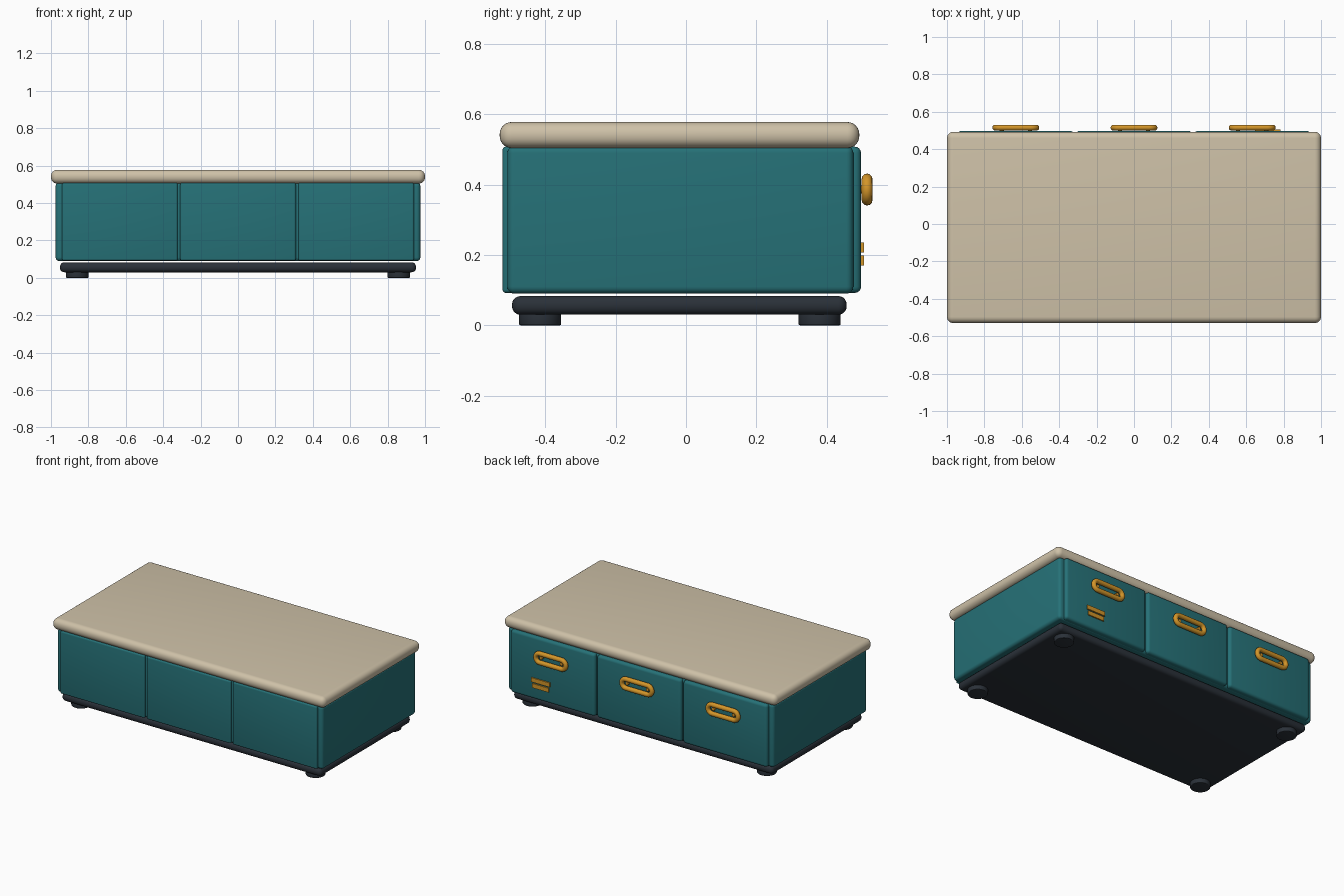
import bpy, math

if "Cube" in bpy.data.objects:
    bpy.data.objects.remove(bpy.data.objects["Cube"])


def material(name, rgb):
    m = bpy.data.materials.new(name)
    m.diffuse_color = (*rgb, 1)
    m.use_nodes = True
    m.node_tree.nodes["Principled BSDF"].inputs["Base Color"].default_value = m.diffuse_color
    return m


TEAL = material("teal paint", (0.019, 0.165, 0.185))
BEIGE = material("beige top", (0.62, 0.535, 0.39))
DARK = material("dark base", (0.023, 0.030, 0.040))
GOLD = material("gold metal", (0.65, 0.30, 0.022))


def finish(obj, name, mat, bevel=0, segments=5):
    """Name, colour, round and smooth one part."""
    obj.name = name
    obj.data.materials.append(mat)
    if bevel:
        mod = obj.modifiers.new("round", 'BEVEL')
        mod.width, mod.segments = bevel, segments
        mod.limit_method = 'ANGLE'
        bpy.ops.object.modifier_apply(modifier=mod.name)
    bpy.ops.object.shade_smooth_by_angle(angle=math.radians(35))
    return obj


def box(name, x, y, z, mat, bevel=0, segments=5):
    """Rounded box given by its (min, max) on each axis."""
    spans = (x, y, z)
    bpy.ops.mesh.primitive_cube_add(size=1, location=[(a + b) / 2 for a, b in spans])
    obj = bpy.context.object
    obj.scale = [b - a for a, b in spans]
    bpy.ops.object.transform_apply(location=False, rotation=False, scale=True)
    return finish(obj, name, mat, bevel, segments)


def cylinder(name, radius, depth, loc, mat, rot=(0, 0, 0), bevel=0):
    bpy.ops.mesh.primitive_cylinder_add(vertices=32, radius=radius, depth=depth,
                                        location=loc, rotation=rot)
    return finish(bpy.context.object, name, mat, bevel, 3)


def ring_handle(name, x, y, z, half_w, half_h, tube):
    """Stadium-shaped tube standing in the xz plane."""
    straight = half_w - half_h
    pts = []
    for side in (1, -1):
        for i in range(13):
            a = math.pi * (i / 12 - 0.5)
            pts.append((side * (straight + half_h * math.cos(a)), side * half_h * math.sin(a)))
    curve = bpy.data.curves.new(name, 'CURVE')
    curve.dimensions = '3D'
    curve.bevel_depth, curve.bevel_resolution = tube, 4
    spline = curve.splines.new('POLY')
    spline.points.add(len(pts) - 1)
    for p, (px, pz) in zip(spline.points, pts):
        p.co = (px, 0, pz, 1)
    spline.use_cyclic_u = True
    obj = bpy.data.objects.new(name, curve)
    obj.location = (x, y, z)
    bpy.context.collection.objects.link(obj)
    bpy.ops.object.select_all(action='DESELECT')
    obj.select_set(True)
    bpy.context.view_layer.objects.active = obj
    bpy.ops.object.convert(target='MESH')
    finish(bpy.context.object, name, GOLD)


# Main slabs: table top, cabinet body and plinth
box("table_top", (-1, 1), (-0.53, 0.493), (0.504, 0.578), BEIGE, 0.034, 6)
box("cabinet_body", (-0.975, 0.975), (-0.508, 0.476), (0.09, 0.51), TEAL, 0.02)
box("plinth", (-0.952, 0.952), (-0.495, 0.457), (0.03, 0.083), DARK, 0.024)

# Round feet
for x in (-0.86, 0.86):
    for y in (-0.415, 0.38):
        cylinder("foot", 0.06, 0.036, (x, y, 0.018), DARK, bevel=0.004)

# Drawer fronts on both long sides, with handles on the back
for x in (-0.632, 0, 0.632):
    span = (x - 0.309, x + 0.309)
    box("front_panel", span, (-0.522, -0.49), (0.092, 0.508), TEAL, 0.01, 4)
    box("back_drawer", span, (0.44, 0.498), (0.092, 0.508), TEAL, 0.018, 4)
    ring_handle("drawer_handle", x, 0.515, 0.386, 0.11, 0.03, 0.0155)
    for dx in (-0.075, 0.075):
        cylinder("handle_post", 0.011, 0.024, (x + dx, 0.502, 0.386), GOLD,
                 (math.pi / 2, 0, 0), 0.002)

# Plain two-bar badge on one drawer
for x, half, z in ((0.715, 0.068, 0.221), (0.715, 0.06, 0.184)):
    box("badge_bar", (x - half, x + half), (0.497, 0.506), (z - 0.014, z + 0.014), GOLD)
